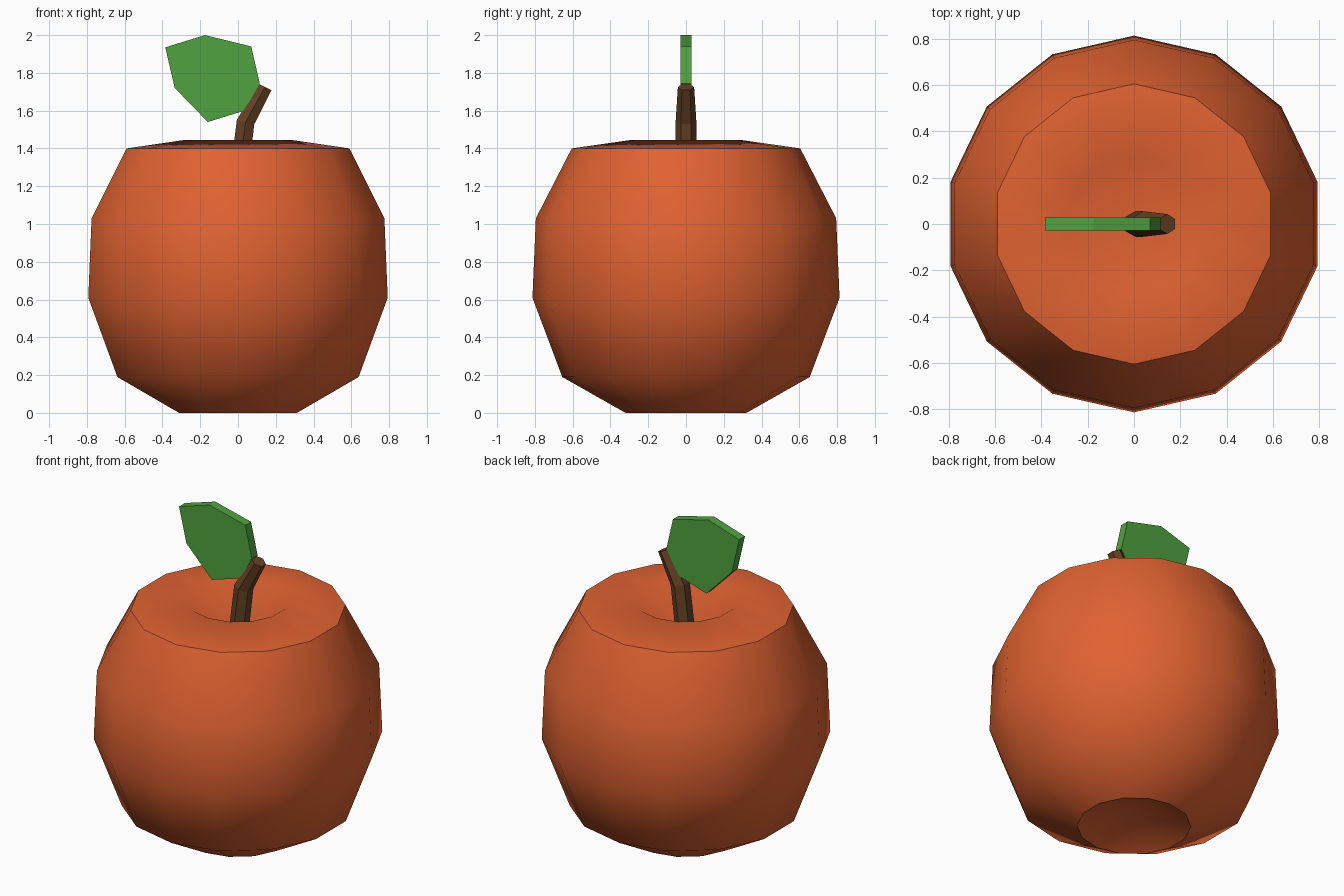
import bpy
import bmesh
from math import sin, cos, pi, radians
from mathutils import Matrix, Vector

default = bpy.data.objects.get("Cube")
if default:
    bpy.data.objects.remove(default, do_unlink=True)


def material(name, color):
    mat = bpy.data.materials.new(name)
    mat.use_nodes = True
    mat.diffuse_color = (*color, 1)
    bsdf = next(n for n in mat.node_tree.nodes if n.type == "BSDF_PRINCIPLED")
    bsdf.inputs["Base Color"].default_value = (*color, 1)
    return mat


def finish(name, bm, mat):
    bmesh.ops.recalc_face_normals(bm, faces=bm.faces[:])
    mesh = bpy.data.meshes.new(name)
    bm.to_mesh(mesh)
    bm.free()
    mesh.materials.append(mat)
    obj = bpy.data.objects.new(name, mesh)
    bpy.context.collection.objects.link(obj)
    return obj


def ring(bm, sides, radius, center, tilt=0):
    """Ring of vertices with one corner facing the front, leaning towards +x."""
    turn = Matrix.Rotation(tilt, 3, "Y")
    angles = [2 * pi * i / sides for i in range(sides)]
    return [bm.verts.new(Vector(center) + turn @ Vector((radius * sin(a), -radius * cos(a), 0)))
            for a in angles]


def bridge(bm, rings):
    for low, high in zip(rings, rings[1:]):
        n = len(low)
        for i in range(n):
            j = (i + 1) % n
            bm.faces.new((low[i], low[j], high[j], high[i]))


def fan(bm, loop, z):
    tip = bm.verts.new((0, 0, z))
    for a, b in zip(loop, loop[1:] + loop[:1]):
        bm.faces.new((a, b, tip))


orange = material("fruit orange", (0.74, 0.122, 0.031))
brown = material("stem brown", (0.13, 0.052, 0.018))
green = material("leaf green", (0.08, 0.36, 0.05))

# Fruit body: 14-sided rings with a dimple at both poles
profile = [(0.32, 0), (0.655, 0.19), (0.813, 0.61), (0.795, 1.03), (0.605, 1.4), (0.29, 1.445)]
bm = bmesh.new()
rings = [ring(bm, 14, r, (0, 0, z)) for r, z in profile]
bridge(bm, rings)
fan(bm, rings[0], 0.13)
fan(bm, rings[-1], 1.255)
body = finish("fruit_body", bm, orange)
bpy.ops.object.select_all(action="DESELECT")
body.select_set(True)
bpy.context.view_layer.objects.active = body
bpy.ops.object.shade_smooth_by_angle(angle=radians(46))

# Stem: bent hexagonal rod
bm = bmesh.new()
rings = [ring(bm, 6, r, (x, 0, z), radians(tilt))
         for r, x, z, tilt in [(0.056, 0.003, 1.24, 0), (0.055, 0.04, 1.54, 14), (0.043, 0.143, 1.725, 26)]]
bridge(bm, rings)
bm.faces.new(rings[0])
bm.faces.new(rings[-1])
finish("stem", bm, brown)

# Leaf: flat outline given thickness
outline = [(-0.385, 1.935), (-0.175, 2.0), (0.07, 1.94), (0.115, 1.745),
           (0.035, 1.6), (-0.16, 1.54), (-0.335, 1.72)]
bm = bmesh.new()
face = bm.faces.new([bm.verts.new((x, -0.028, z)) for x, z in outline])
extruded = bmesh.ops.extrude_face_region(bm, geom=[face], use_keep_orig=True)
moved = [v for v in extruded["geom"] if isinstance(v, bmesh.types.BMVert)]
bmesh.ops.translate(bm, verts=moved, vec=(0, 0.056, 0))
finish("leaf", bm, green)
